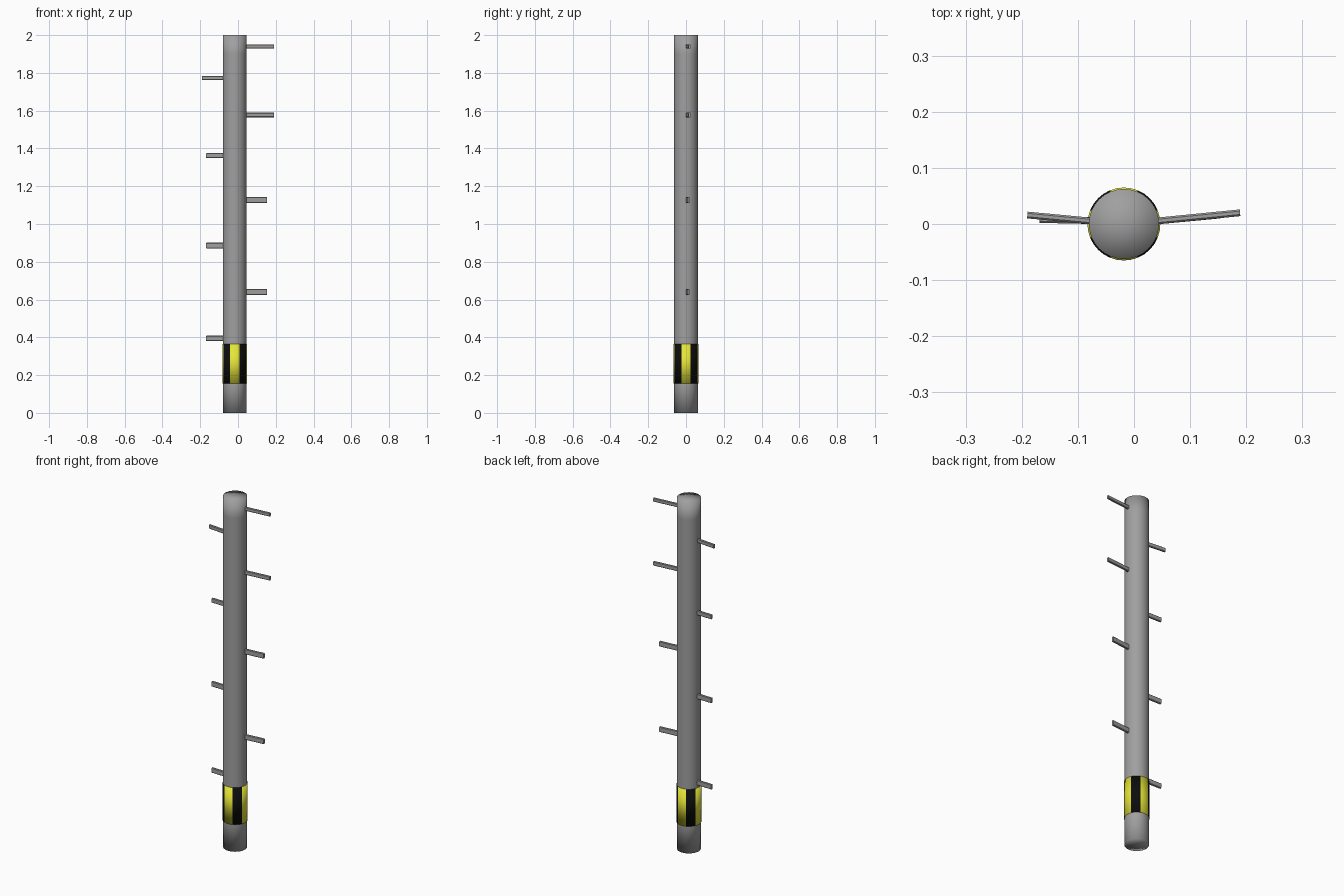
import bpy, bmesh, math
from mathutils import Vector, Matrix

if "Cube" in bpy.data.objects:
    bpy.data.objects.remove(bpy.data.objects["Cube"])

CX, CY, SEG = -0.018, 0.0, 32


def material(name, rgb):
    m = bpy.data.materials.new(name)
    m.diffuse_color = (*rgb, 1)
    m.use_nodes = True
    m.node_tree.nodes["Principled BSDF"].inputs["Base Color"].default_value = m.diffuse_color
    return m


grey = material("metal grey", (0.35, 0.35, 0.35))
yellow = material("warning yellow", (0.78, 0.78, 0.04))
black = material("stripe black", (0.004, 0.004, 0.004))


def finish(name, bm, mats, smooth):
    bmesh.ops.recalc_face_normals(bm, faces=bm.faces)
    for f in bm.faces:
        f.smooth = smooth
    me = bpy.data.meshes.new(name)
    bm.to_mesh(me)
    bm.free()
    for m in mats:
        me.materials.append(m)
    ob = bpy.data.objects.new(name, me)
    bpy.context.collection.objects.link(ob)
    return ob


def tube(rings):
    """Closed round column through (radius, height) rings; softly shaded ends."""
    bm = bmesh.new()
    loops = [[bm.verts.new((CX + r * math.cos(2 * math.pi * i / SEG),
                            CY + r * math.sin(2 * math.pi * i / SEG), z))
              for i in range(SEG)] for r, z in rings]
    for a, b in zip(loops, loops[1:]):
        for i in range(SEG):
            j = (i + 1) % SEG
            bm.faces.new((a[i], a[j], b[j], b[i]))
    for loop in (loops[0], loops[-1]):
        z = loop[0].co.z
        c = bm.verts.new((CX, CY, z))
        for i in range(SEG):
            bm.faces.new((loop[i], loop[(i + 1) % SEG], c))
    return bm


# Pole
finish("pole", tube([(0.0625, 0), (0.0625, 0.155), (0.0625, 0.365),
                     (0.0625, 1.9), (0.0625, 2.0)]), [grey], True)

# Striped band: eight equal sectors, yellow on the axes and black between
bm = tube([(0.065, 0.155), (0.065, 0.365)])
for f in bm.faces:
    c = f.calc_center_median()
    ang = math.degrees(math.atan2(c.y - CY, c.x - CX)) % 360
    f.material_index = int((ang + 22.5) // 45) % 2
finish("warning_band", bm, [yellow, black], True)


# Climbing pegs: bevelled bars angled slightly to the back
def peg(name, start, end, width, height):
    a, b = Vector(start), Vector(end)
    d = b - a
    bm = bmesh.new()
    bmesh.ops.create_cube(bm, size=1)
    bmesh.ops.scale(bm, vec=(d.length, width, height), verts=bm.verts)
    edges = [e for e in bm.edges
             if abs(e.verts[0].co.x - e.verts[1].co.x) > 1e-4]
    bmesh.ops.bevel(bm, geom=edges, offset=0.003, segments=1, affect='EDGES')
    bm.transform(Matrix.Translation((a + b) / 2)
                 @ Matrix.Rotation(math.atan2(d.y, d.x), 4, 'Z'))
    finish(name, bm, [grey], False)


# height, tip x, tip y, bar height
pegs = [(1.94, 0.189, 0.02, 0.021), (1.577, 0.189, 0.02, 0.024),
        (1.127, 0.154, 0.016, 0.03), (0.64, 0.154, 0.016, 0.03),
        (1.773, -0.19, 0.016, 0.023), (1.362, -0.168, 0.008, 0.026),
        (0.886, -0.168, 0.008, 0.03), (0.394, -0.168, 0.008, 0.029)]
for n, (z, x, y, h) in enumerate(pegs):
    side = 1 if x > 0 else -1
    base_y = 0.005 if abs(y) > 0.01 else 0.006
    peg(f"climbing_peg_{n + 1}", (CX + side * 0.055, base_y, z), (x, y, z), 0.012, h)
